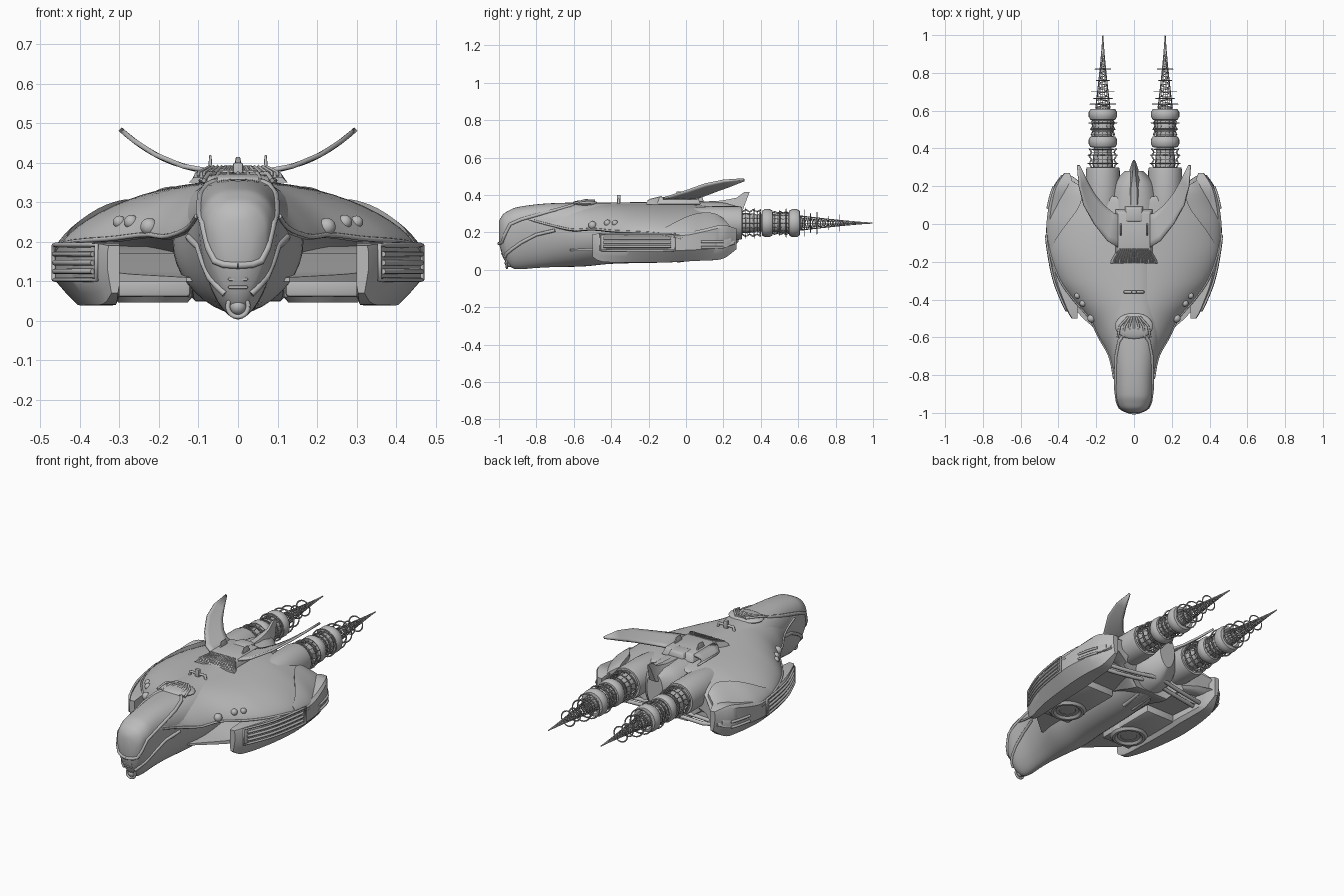
import bpy, bmesh, math
from mathutils import Vector, Matrix

if "Cube" in bpy.data.objects:
    bpy.data.objects.remove(bpy.data.objects["Cube"])

grey = bpy.data.materials.new("hull_grey")
grey.use_nodes = True
grey.diffuse_color = (0.5, 0.5, 0.5, 1)
grey.node_tree.nodes["Principled BSDF"].inputs["Base Color"].default_value = (0.5, 0.5, 0.5, 1)


def finish(name, bm, mirror=False, angle=40):
    bmesh.ops.recalc_face_normals(bm, faces=bm.faces)
    me = bpy.data.meshes.new(name)
    bm.to_mesh(me)
    bm.free()
    me.materials.append(grey)
    ob = bpy.data.objects.new(name, me)
    bpy.context.collection.objects.link(ob)
    bpy.ops.object.select_all(action='DESELECT')
    ob.select_set(True)
    bpy.context.view_layer.objects.active = ob
    bpy.ops.object.shade_smooth_by_angle(angle=math.radians(angle))
    if mirror:
        ob.modifiers.new("mirror", 'MIRROR').use_mirror_merge = False
    return ob


def loft(name, rings, mirror=False, caps=True, closed=True, angle=40):
    bm = bmesh.new()
    vs = [[bm.verts.new(p) for p in r] for r in rings]
    n = len(rings[0])
    for a, b in zip(vs, vs[1:]):
        for i in range(n if closed else n - 1):
            j = (i + 1) % n
            bm.faces.new((a[i], a[j], b[j], b[i]))
    if caps:
        bm.faces.new(vs[0])
        bm.faces.new(vs[-1])
    bmesh.ops.remove_doubles(bm, verts=bm.verts, dist=1e-5)
    return finish(name, bm, mirror, angle)


def lathe(name, profile, centre, axis='Y', n=24, closed=False):
    """Spin (radius, offset) pairs round an axis through centre, on both sides."""
    rings = []
    for a in spread(0, 2 * math.pi, n):
        c, s = math.cos(a), math.sin(a)
        rings.append([Vector(centre) + (Vector((r * c, d, r * s)) if axis == 'Y' else Vector((r * c, r * s, d)))
                      for r, d in profile])
    return loft(name, rings, True, caps=False, closed=closed)


def box(name, centre, size, mirror=False, bevel=0.006, top=1.0):
    bm = bmesh.new()
    bmesh.ops.create_cube(bm, size=1)
    for v in bm.verts:
        k = top if v.co.z > 0 else 1
        v.co = Vector(centre) + Vector((v.co.x * size[0] * k, v.co.y * size[1] * k, v.co.z * size[2]))
    bmesh.ops.bevel(bm, geom=bm.edges[:], offset=bevel, segments=2, affect='EDGES', profile=0.5)
    return finish(name, bm, mirror)


def ball(name, centre, radii, mirror=False):
    bm = bmesh.new()
    bmesh.ops.create_uvsphere(bm, u_segments=24, v_segments=14, radius=1)
    bm.transform(Matrix.Translation(centre) @ Matrix.Diagonal((*radii, 1)))
    return finish(name, bm, mirror, 60)


def tube(name, pts, r, mirror=True, cyclic=False, res=2):
    cu = bpy.data.curves.new(name, 'CURVE')
    cu.dimensions = '3D'
    cu.bevel_depth, cu.bevel_resolution, cu.use_fill_caps = r, res, True
    for s in ((1, -1) if mirror else (1,)):
        sp = cu.splines.new('POLY')
        sp.points.add(len(pts) - 1)
        for q, p in zip(sp.points, pts):
            q.co = (p[0] * s, p[1], p[2], 1)
        sp.use_cyclic_u = cyclic
    cu.materials.append(grey)
    bpy.context.collection.objects.link(bpy.data.objects.new(name, cu))


def at(table, y):
    """Smoothly interpolate a station table at y."""
    y = min(max(y, table[0][0]), table[-1][0])
    i = max(k for k in range(len(table) - 1) if table[k][0] <= y)
    p0, p1, p2 = table[max(i - 1, 0)], table[i], table[i + 1]
    p3 = table[min(i + 2, len(table) - 1)]
    h = p2[0] - p1[0]
    t = (y - p1[0]) / h
    out = []
    for a, b, c, d in zip(p0[1:], p1[1:], p2[1:], p3[1:]):
        m1, m2 = (c - a) / (p2[0] - p0[0]) * h, (d - b) / (p3[0] - p1[0]) * h
        out.append((2*t**3 - 3*t*t + 1) * b + (t**3 - 2*t*t + t) * m1 + (3*t*t - 2*t**3) * c + (t**3 - t*t) * m2)
    return out


def spread(a, b, n):
    return [a + (b - a) * i / n for i in range(n + 1)]


# Fuselage: y, half width, top, widest height, bottom
body = [(-1, .035, .26, .2, .14), (-.98, .07, .295, .22, .07), (-.95, .085, .315, .24, .025),
        (-.91, .095, .333, .25, .004), (-.8, .105, .35, .25, .01), (-.7, .125, .357, .23, .015),
        (-.55, .16, .36, .2, .018), (-.4, .165, .36, .2, .032), (0, .15, .365, .2, .045),
        (.2, .12, .36, .22, .08), (.28, .05, .34, .25, .15)]


def body_point(y, a):
    w, top, mid, low = at(body, y)
    c, s = math.cos(a), math.sin(a)
    x = w * math.copysign(abs(c) ** (0.8 if s > 0 else 1.15), c)
    return (x, y, mid + s * ((top - mid) if s > 0 else (mid - low)))


ys = spread(-1, -.9, 10) + spread(-.88, .28, 40)
loft("fuselage", [[body_point(y, 2 * math.pi * i / 40) for i in range(40)] for y in ys])

# Canopy frame and nose details
frame = [(-.58, 90), (-.585, 75), (-.62, 62), (-.7, 45), (-.8, 25), (-.88, 12), (-.94, 0), (-.97, -14),
         (-.982, -28), (-.992, -42), (-.998, -62), (-1, -90)]
tube("canopy_frame", [body_point(y, math.radians(a)) for y, a in frame], .009)
tube("cheek_ridge", [body_point(y, math.radians(a)) for y, a in
                     [(-.7, -5), (-.8, -15), (-.88, -25), (-.93, -35), (-.96, -48), (-.968, -62)]], .009)
ball("chin_lamp", (0, -.945, .036), (.022, .025, .022))
tube("chin_ring", [(.026 * math.cos(a), -.958, .036 + .026 * math.sin(a)) for a in spread(0, 2 * math.pi, 20)], .006, False)
for z in (.085, .105):
    box("chin_slat", (0, -.98, z), (.05, .02, .008), bevel=.003)

# Upper shell: y, half width, top, edge height, rear notch depth
shell = [(-.85, .1, .33, .27, 0), (-.7, .13, .345, .23, 0), (-.6, .185, .35, .21, 0), (-.5, .235, .352, .215, 0),
         (-.4, .32, .355, .205, 0), (-.3, .39, .355, .2, 0), (-.15, .445, .355, .19, 0), (0, .46, .355, .16, 0),
         (.1, .447, .35, .13, .01), (.2, .425, .34, .12, .06), (.26, .385, .32, .14, .14)]


def shell_top(y, t, lift=0):
    w, top, edge, notch = at(shell, y)
    s = math.sin(t)
    return (w * s, y - notch * (1 - min(1, s * 1.15) ** 2), edge + (top - edge) * max(math.cos(t), 0) ** 1.4 + lift)


def shell_ring(y):
    w, top, edge, notch = at(shell, y)
    half = [shell_top(y, t) for t in spread(0, math.pi / 2, 14)]
    half += [(w * k, y - notch * (1 - min(1, k * 1.15) ** 2), edge + d) for k, d in
             ((.94, -.005), (.85, .01), (.7, .025), (.5, .02), (.36, -.02), (.25, -.07))]
    return half + [(-x, y, z) for x, y, z in reversed(half[1:])]


loft("upper_shell", [shell_ring(y) for y in spread(-.85, .26, 44)])
tube("shell_rim", [shell_top(y, math.pi / 2, .003) for y in spread(-.82, -.02, 24)], .006)
for x, y, z, r in ((.225, -.5, .238, .022), (.27, -.42, .25, .018), (.3, -.38, .25, .016)):
    ball("shoulder_lamp", (x, y, z), (r, r, r), True)

# Shoulder covers lying on the shell, rising towards the rear
cover = []
for k in spread(0, 1, 14):
    y, lift = -.13 + .37 * k, .004 + .022 * math.sin(k * math.pi / 1.35)
    ts = spread(1.3 - .62 * math.sin(k * math.pi / 1.5), 1.48, 10)
    cover.append([shell_top(y, t, lift) for t in ts] + [shell_top(y, t, -.01) for t in reversed(ts)])
loft("shoulder_cover", cover, True)

# Side pods: y, outer x, inner x, bottom, top
pod = [(-.5, .33, .3, .07, .19), (-.46, .355, .3, .045, .195), (-.3, .42, .3, .04, .2),
       (-.1, .458, .3, .04, .2), (0, .463, .3, .045, .2), (.1, .45, .31, .05, .22), (.2, .42, .32, .06, .24),
       (.27, .37, .34, .11, .22)]


def pod_ring(y):
    o, i, lo, hi = at(pod, y)
    w = o - i
    return [(x, y, z) for x, z in ((i, hi), (i, lo + .02), (i + w * .12, lo), (o - w * .34, lo), (o - w * .16, lo + .03),
                                   (o, lo + .06), (o, hi - .015), (o - w * .1, hi))]


loft("side_pod", [pod_ring(y) for y in spread(-.5, .27, 30)], True, angle=30)


def pod_line(y0, y1, z, out=0.003):
    return [(at(pod, y)[0] + out, y, z) for y in spread(y0, y1, 12)]


for z in (.125, .147, .169):
    tube("pod_louvre", pod_line(-.44, -.08, z), .007)
tube("pod_louvre_frame", pod_line(-.46, -.06, .104) + pod_line(-.06, -.46, .192), .006, cyclic=True)
for z in (.12, .15):
    tube("pod_rear_slat", pod_line(.08, .2, z), .007)

# Belly slab, lower thrusters and rear struts
loft("belly_slab", [[(w, y, hi), (-w, y, hi), (-w, y, .1), (w, y, .1)] for y, w, hi in
                    ((-.62, .13, .11), (-.5, .27, .118), (-.42, .34, .125), (-.2, .36, .17), (.08, .36, .2), (.14, .34, .18))], angle=30)
box("belly_box", (.215, -.22, .088), (.19, .38, .056), True, .01)
lathe("lower_thruster", [(0, .07), (.035, .07), (.045, .058), (.062, .058), (.075, .047), (.088, .047), (.1, .06), (.1, .1)],
      (.215, -.3, 0), 'Z', n=32)
for y in (.14, .19):
    tube("rear_strut", [(.35, y - .03, .1), (.24, y, .09), (.12, y + .01, .1), (0, y + .03, .11)], .011)
tube("rear_keel_pipe", [(.03, -.05, .05), (.035, .1, .07), (.03, .25, .15)], .012)

# Engines and exhaust columns
hub = (.165, 0, .25)
lathe("engine_barrel", [(0, -.05), (.07, -.02), (.085, .06), (.09, .14), (.09, .28), (.086, .3), (.074, .3), (.068, .26), (0, .25)], hub, n=32)
lathe("exhaust_core", [(0, .26), (.05, .27), (.055, .33), (.045, .38), (.05, .48), (.055, .53), (.035, .62), (0, .63)], hub)
for y in (.435, .58):
    lathe("exhaust_collar", [(.05, y - .03), (.066, y - .028), (.075, y - .012), (.075, y + .012), (.066, y + .028), (.05, y + .03)], hub)
for p in ([(.062 + .012 * (i % 2), .3 + .02 * i) for i in range(6)], [(.055 + .008 * (i % 2), .46 + .015 * i) for i in range(7)],
          [(.038 * (1 - i / 18) ** 1.25 + .001, .61 + .0215 * i) for i in range(19)]):
    ob = lathe("exhaust_lattice", p, hub, n=16)
    wire = ob.modifiers.new("wire", 'WIREFRAME')
    wire.thickness = .004
    wire.use_even_offset = False
for turn in (1, -1):
    tube("exhaust_coil", [(hub[0] + .03 * (1 - t) ** 1.25 * math.cos(turn * t * 90), .61 + .388 * t,
                           hub[2] + .03 * (1 - t) ** 1.25 * math.sin(turn * t * 90)) for t in spread(0, 1, 200)], .0025, res=0)
for y, r in ((.32, .08), (.365, .078), (.395, .06), (.5, .065), (.535, .075), (.635, .068), (.665, .05), (.7, .058), (.76, .035), (.82, .042)):
    lathe("exhaust_hoop", [(r, y - .002), (r + .004, y), (r, y + .002), (r - .004, y)], hub, closed=True)

# Dorsal spine, grille, handle and tail fin
ball("crown_plate", (0, -.54, .355), (.1, .07, .018))
for x in spread(-.075, .075, 6):
    tube("crown_rib", [(x * .4, -.49, .37), (x, -.54, .372), (x * 1.15, -.6, .355)], .006, False)
box("spine_deck", (0, -.04, .37), (.2, .24, .04), top=.85)
loft("grille_base", [[(w, y, .35), (w * .9, y, z), (-w * .9, y, z), (-w, y, .35)] for y, w, z in
                     ((-.21, .125, .362), (-.19, .12, .375), (-.13, .085, .39))])
for x in spread(-.1, .1, 14):
    tube("grille_rib", [(x, -.205, .366), (x, -.19, .376), (x * .72, -.13, .391)], .004, False, res=0)
tube("deck_handle", [(.05, -.36, .35), (.045, -.36, .375), (-.045, -.36, .375), (-.05, -.36, .35)], .008, False)
box("deck_post", (.07, -.03, .395), (.012, .08, .05), True, .003, .5)
box("deck_sensor", (0, -.36, .375), (.025, .02, .05), bevel=.004)
box("deck_hatch", (0, .05, .378), (.1, .09, .03), top=.8)
loft("tail_fin", [[(w, y, lo), (w * .25, y + .01, hi), (-w * .25, y + .01, hi), (-w, y, lo)] for y, w, lo, hi in
                  ((.08, .07, .32, .365), (.18, .06, .3, .37), (.26, .03, .3, .385), (.3, .02, .31, .415), (.33, .01, .39, .415))])

# Swept dorsal wings
edges = [((.06, -.14), (.05, .04)), ((.14, -.09), (.11, .06)), ((.21, 0), (.16, .1)), ((.265, .1), (.21, .16)),
         ((.29, .2), (.25, .23)), ((.298, .31), (.29, .312))]
rows = [[(x, y, .375 + .11 * (x / .298) ** 2.5) for x, y in
         [(a[0] + (b[0] - a[0]) * t, a[1] + (b[1] - a[1]) * t) for t in spread(0, 1, 5)]] for a, b in edges]
wing = loft("dorsal_wing", rows, True, caps=False, closed=False)
sol = wing.modifiers.new("thickness", 'SOLIDIFY')
sol.thickness, sol.offset = .012, 0
